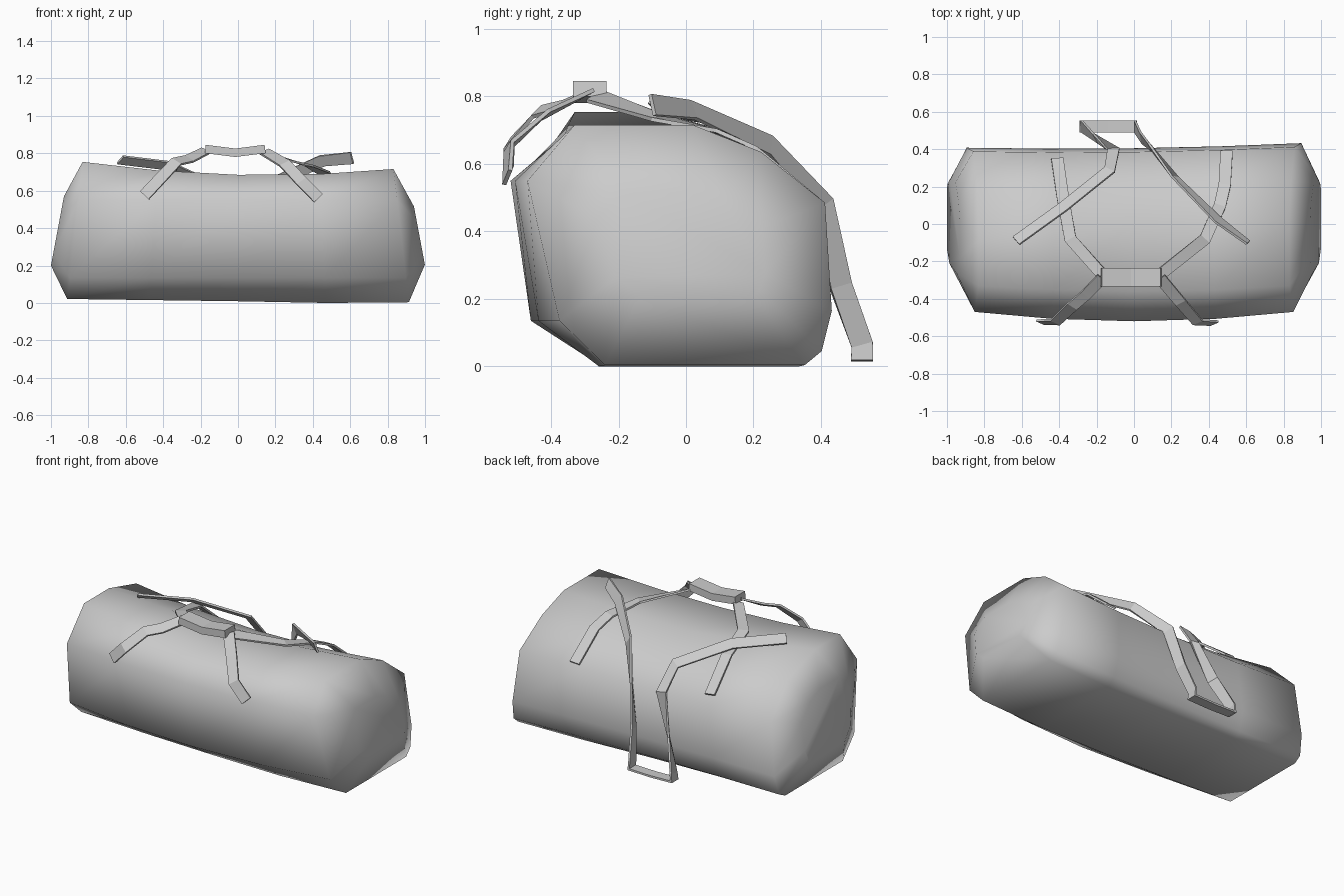
import bpy
import bmesh
import math
from mathutils import Vector

if "Cube" in bpy.data.objects:
    bpy.data.objects.remove(bpy.data.objects["Cube"])


def finish(name, bm, smooth):
    bmesh.ops.recalc_face_normals(bm, faces=bm.faces)
    mesh = bpy.data.meshes.new(name)
    bm.to_mesh(mesh)
    bm.free()
    ob = bpy.data.objects.new(name, mesh)
    bpy.context.collection.objects.link(ob)
    for p in mesh.polygons:
        p.use_smooth = smooth
    return ob


def loft(name, rings, smooth):
    """Skin closed rings of points and cap both ends."""
    bm = bmesh.new()
    rows = [[bm.verts.new(p) for p in ring] for ring in rings]
    n = len(rows[0])
    for a, b in zip(rows, rows[1:]):
        for i in range(n):
            j = (i + 1) % n
            bm.faces.new((a[i], a[j], b[j], b[i]))
    bm.faces.new(rows[0])
    bm.faces.new(rows[-1])
    return finish(name, bm, smooth)


def ribbon(name, path, width=0.065, thick=0.012, normals={}):
    """Flat webbing facing away from the bag's axis; normals overrides by point index."""
    pts = [Vector(p) for p in path]
    rings = []
    for i, p in enumerate(pts):
        t = (pts[min(i + 1, len(pts) - 1)] - pts[max(i - 1, 0)]).normalized()
        out = Vector(normals.get(i, (0, p.y + 0.03, p.z - 0.35)))
        side = t.cross(out).normalized()
        up = side.cross(t).normalized()
        s, u = side * width / 2, up * thick / 2
        rings.append([p - s - u, p + s - u, p + s + u, p - s + u])
    return loft(name, rings, False)


# Bag body: one (y, z) section, sagging in the middle, shrunk at the ends
section = [(-0.24, 0.0), (-0.375, 0.14), (-0.47, 0.555), (-0.33, 0.74),
           (0.02, 0.74), (0.21, 0.66), (0.40, 0.49), (0.42, 0.17),
           (0.39, 0.05), (0.34, 0.0)]


def body_ring(x):
    bulge = 1 - (x / 0.87) ** 2
    ring = []
    for i, (y, z) in enumerate(section):
        px = x * (1.05 - 0.095 * z / 0.74)
        push = (0.025, 0.085, 0.05, 0.03)[i] if i < 4 else 0.015
        py = y - push * bulge + (0.014 * x if i > 4 else 0)
        if i == 4 and x < 0:
            py += 0.12 * x
        pz = z
        if z > 0.6:
            pz -= 0.05 * bulge + 0.022 * x
        elif i == 6:
            pz -= 0.012 * bulge
        elif z == 0:
            pz = 0.014 * (1 - x) if x < 0.4 else 0.01 * x
        ring.append((px, py, max(pz - 0.005, 0)))
    return ring


def end_ring(sign):
    ring = []
    mid, scale = (0.385, 0.5) if sign < 0 else (0.36, 0.42)
    for y, z in section:
        pz = mid + (z - 0.37) * scale
        ring.append((sign * (1 - 0.06 * (pz - 0.2) / 0.32), y * 0.56, pz))
    return ring


rings = [end_ring(-1)] + [body_ring(x) for x in (-0.87, -0.45, 0, 0.45, 0.87)] + [end_ring(1)]
loft("bag_body", rings, True)

# Padded grip joining the carry straps
z_up = {i: (0, 0, 1) for i in range(3)}
ribbon("carry_grip", [(-0.175, -0.285, 0.823), (-0.015, -0.285, 0.803), (0.145, -0.285, 0.823)],
       0.10, 0.045, z_up)

# Carry straps running from the grip to the front and over to the back
ribbon("front_strap_left", [(-0.50, -0.525, 0.575), (-0.42, -0.525, 0.66), (-0.33, -0.44, 0.755),
                            (-0.26, -0.38, 0.77), (-0.17, -0.29, 0.815)])
ribbon("front_strap_right", [(0.43, -0.53, 0.56), (0.34, -0.525, 0.65), (0.25, -0.42, 0.745),
                             (0.14, -0.29, 0.81)])
ribbon("back_strap_left", [(-0.17, -0.27, 0.80), (-0.34, -0.08, 0.74), (-0.38, 0.14, 0.685),
                           (-0.41, 0.35, 0.525)])
ribbon("back_strap_right", [(0.14, -0.27, 0.80), (0.38, -0.08, 0.735), (0.46, 0.10, 0.695),
                            (0.485, 0.21, 0.645), (0.495, 0.39, 0.495)])

# Loose second strap hanging down the back, twisting edge-on near the ground
twist = {0: (-0.2, 0.4, 0.6), 1: (-0.2, 0.4, 0.6), 4: (1, 0.6, 0), 5: (1, 0, 0), 6: (1, 0, 0)}
ribbon("hanging_strap_left", [(-0.63, -0.09, 0.765), (-0.38, 0.09, 0.735), (-0.13, 0.29, 0.62),
                              (-0.11, 0.40, 0.48), (-0.20, 0.455, 0.24), (-0.28, 0.522, 0.065),
                              (-0.285, 0.522, 0.018)], normals=twist)
ribbon("hanging_strap_right", [(0.61, -0.10, 0.775), (0.45, 0.02, 0.76), (0.22, 0.25, 0.655),
                               (0.09, 0.41, 0.48), (0.04, 0.46, 0.24), (0.005, 0.522, 0.065),
                               (0.01, 0.522, 0.018)],
       normals={0: (0.5, 0.8, 0.3), 1: (0.4, 0.7, 0.5), 2: (0.6, 0.7, 0.3), 3: (0.9, 0.5, 0),
                4: (1, 0.2, 0), 5: (1, 0, 0), 6: (1, 0, 0)})
ribbon("hanging_strap_base", [(-0.29, 0.522, 0.024), (-0.14, 0.522, 0.02), (0.01, 0.522, 0.024)],
       0.065, 0.012, z_up)
